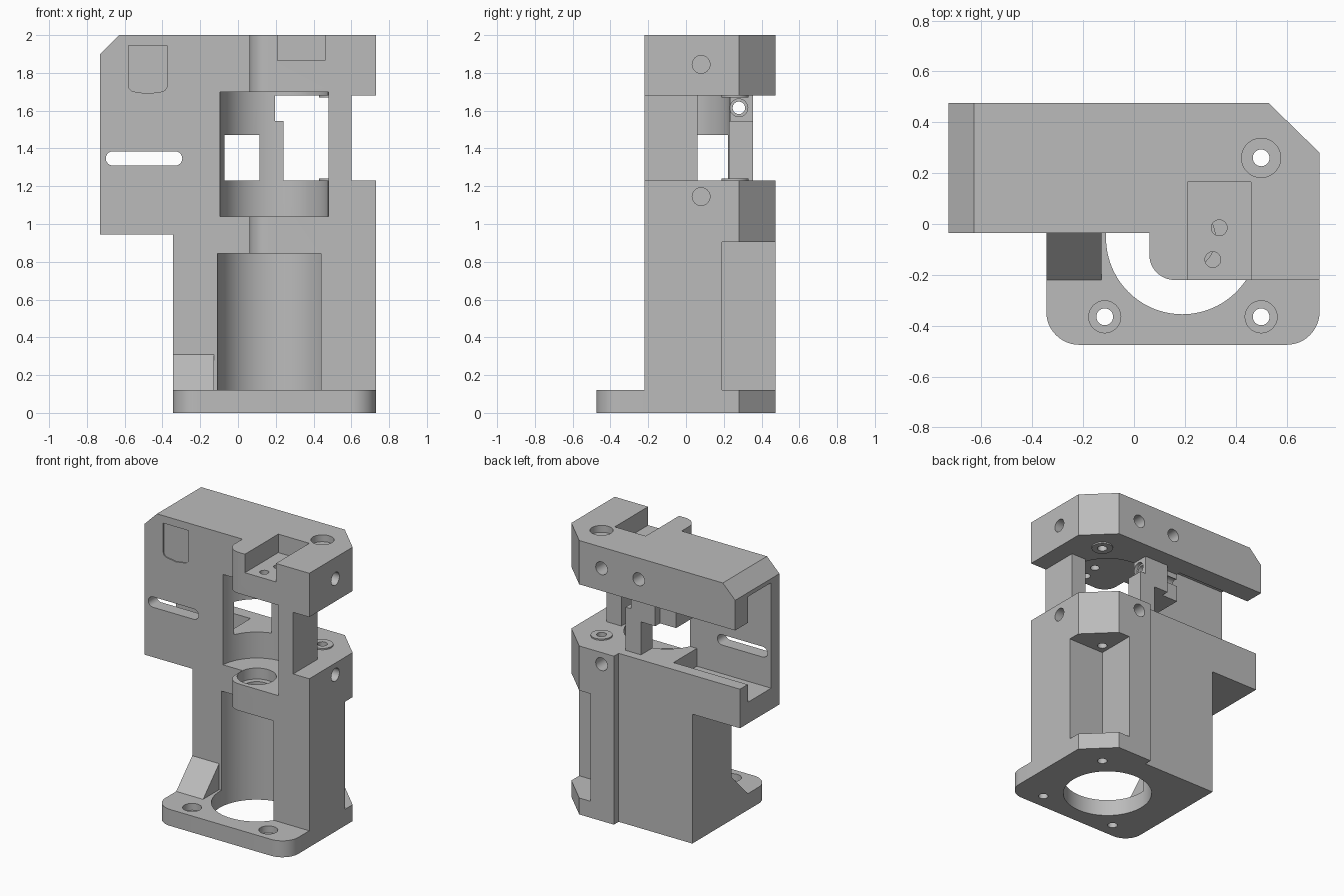
import bpy, bmesh, math
from mathutils import Matrix, Vector

if "Cube" in bpy.data.objects:
    bpy.data.objects.remove(bpy.data.objects["Cube"])

grey = bpy.data.materials.new("grey plastic")
grey.use_nodes = True
grey.diffuse_color = (0.5, 0.5, 0.5, 1)
grey.node_tree.nodes["Principled BSDF"].inputs["Base Color"].default_value = (0.5, 0.5, 0.5, 1)


def finish(bm, name):
    bmesh.ops.recalc_face_normals(bm, faces=bm.faces)
    mesh = bpy.data.meshes.new(name)
    bm.to_mesh(mesh)
    bm.free()
    mesh.materials.append(grey)
    ob = bpy.data.objects.new(name, mesh)
    bpy.context.collection.objects.link(ob)
    return ob


def prism(name, pts, lo, hi, axis="z"):
    """Extrude a closed outline; outline is (x,y), (y,z) or (x,z) by axis."""
    place = {"z": lambda a, b, h: (a, b, h),
             "x": lambda a, b, h: (h, a, b),
             "y": lambda a, b, h: (a, h, b)}[axis]
    bm = bmesh.new()
    face = bm.faces.new([bm.verts.new(place(a, b, lo)) for a, b in pts])
    ext = bmesh.ops.extrude_face_region(bm, geom=[face])
    verts = [v for v in ext["geom"] if isinstance(v, bmesh.types.BMVert)]
    bmesh.ops.translate(bm, verts=verts, vec=Vector(place(0, 0, hi - lo)))
    return finish(bm, name)


def box(name, x, y, z):
    return prism(name, [(x[0], y[0]), (x[1], y[0]), (x[1], y[1]), (x[0], y[1])], *z)


def arc(cx, cy, r, start, end, n=12):
    angles = [math.radians(start + (end - start) * i / n) for i in range(n + 1)]
    return [(cx + r * math.cos(a), cy + r * math.sin(a)) for a in angles]


def cyl(name, a, b, r, lo, hi, axis="z", n=48):
    return prism(name, arc(a, b, r, 0, 360, n)[:-1], lo, hi, axis)


def apply(target, other, operation):
    mod = target.modifiers.new(operation.lower(), "BOOLEAN")
    mod.operation, mod.object, mod.solver = operation, other, "EXACT"
    bpy.context.view_layer.objects.active = target
    bpy.ops.object.modifier_apply(modifier=mod.name)
    bpy.data.objects.remove(other)


# Shared outlines
CORNER = [(0.73, 0.28), (0.53, 0.475)]
BULGE = [(0.06, -0.035)] + arc(0.16, -0.12, 0.1, 180, 270) + [(0.73, -0.22)]
AXIS = (0.19, -0.055)

# Solid parts: tower first, the rest is fused to it
body = prism("bracket_body", [(-0.345, -0.035)] + BULGE + CORNER
             + [(0.25, 0.475), (0.25, 0.42), (-0.345, 0.42)], 0, 1.23)
solids = [
    prism("base_flange", arc(-0.215, -0.345, 0.13, 180, 270) + arc(0.6, -0.345, 0.13, 270, 360)
          + [(0.73, 0.1), (-0.345, 0.1)], 0, 0.12),
    prism("gusset", [(-0.03, 0.1), (-0.22, 0.1), (-0.22, 0.12), (-0.035, 0.31), (-0.03, 0.31)],
          -0.345, -0.128, "x"),
    box("side_shelf", (-0.73, -0.3), (-0.035, 0.42), (0.945, 1.23)),
    box("front_plate", (-0.73, 0.1), (-0.035, 0.06), (1.2, 1.72)),
    box("right_pillar", (0.48, 0.6), (-0.22, 0.06), (1.2, 1.72)),
    box("rear_post", (0.115, 0.24), (0.2, 0.355), (1.2, 1.545)),
    box("guide_block", (0.0, 0.195), (0.05, 0.355), (1.47, 1.72)),
    box("chamber_wall", (-0.13, 0.1), (0.05, 0.3), (1.47, 1.72)),
    prism("top_slab", [(-0.73, -0.035)] + BULGE + CORNER + [(-0.73, 0.475)], 1.68, 2),
    cyl("lower_boss", 0.5, 0.26, 0.072, 1.2, 1.24),
    cyl("upper_boss", 0.5, 0.26, 0.072, 1.67, 1.7),
]
for part in solids:
    apply(body, part, "UNION")

# Large hollows
cuts = [
    cyl("motor_bore", *AXIS, 0.3, -0.1, 0.845, n=80),
    cyl("gear_chamber", *AXIS, 0.287, 1.04, 1.70, n=80),
    box("chamber_front", (-0.095, 0.48), (-0.6, -0.055), (1.04, 1.70)),
    box("corner_pocket", (0.44, 0.9), (0.19, 0.6), (0.12, 0.905)),
    box("side_channel", (-0.9, -0.13), (0.06, 0.33), (1.1, 1.87)),
    box("top_pocket", (0.21, 0.46), (-0.4, 0.165), (1.865, 2.1)),
    prism("slab_bevel", [(-0.83, 1.8), (-0.53, 2.1), (-0.83, 2.1)], -0.2, 0.6, "y"),
    prism("front_slot", arc(-0.333, 1.347, 0.038, -90, 90)
          + arc(-0.662, 1.347, 0.038, 90, 270), -0.1, 0.06 + 0.01, "y"),
    prism("badge_recess", [(-0.58, 1.945), (-0.375, 1.945)] + arc(-0.41, 1.735, 0.035, 0, -90, 6)
          + [(-0.478, 1.69)] + arc(-0.545, 1.735, 0.035, -90, -180, 6), -0.1, -0.027, "y"),
]
# Motor shaft opening with a wider seat
cuts += [cyl("shaft_hole", *AXIS, 0.09, 0.8, 1.1), cyl("shaft_seat", *AXIS, 0.13, 0.96, 1.1)]
# Vertical screw holes and their head recesses
for x, y, top, r in [(-0.115, -0.365, 0.12, 0.063), (0.5, -0.365, 0.12, 0.063),
                     (0.5, 0.26, 2, 0.077)]:
    cuts += [cyl("screw_hole", x, y, 0.033, -0.1, 2.1, n=32),
             cyl("screw_recess", x, y, r, top - 0.05, top + 0.1)]
# Small holes in the top pocket
cuts += [cyl("pocket_hole", x, y, 0.031, 1.6, 1.9, n=24)
         for x, y in [(0.335, -0.015), (0.31, -0.14)]]
# Blind holes in the right side and the back
cuts += [cyl("side_hole", 0.08, z, 0.047, 0.58, 0.9, "x", 32) for z in (1.145, 1.845)]
cuts += [cyl("back_hole", x, z, 0.047, 0.36, 0.6, "y", 32)
         for x, z in [(0.35, 1.145), (0.35, 1.845), (0.05, 1.845)]]
# Guide hole through the rear block
cuts += [cyl("guide_hole", 0.28, 1.615, 0.033, -0.9, 0.9, "x", 32),
         cyl("guide_seat", 0.28, 1.615, 0.047, 0.17, 0.3, "x", 32)]
for cutter in cuts:
    apply(body, cutter, "DIFFERENCE")

# Crisp edges, smooth curves
bpy.ops.object.select_all(action="DESELECT")
body.select_set(True)
bpy.context.view_layer.objects.active = body
bpy.ops.object.shade_smooth_by_angle(angle=math.radians(30))
